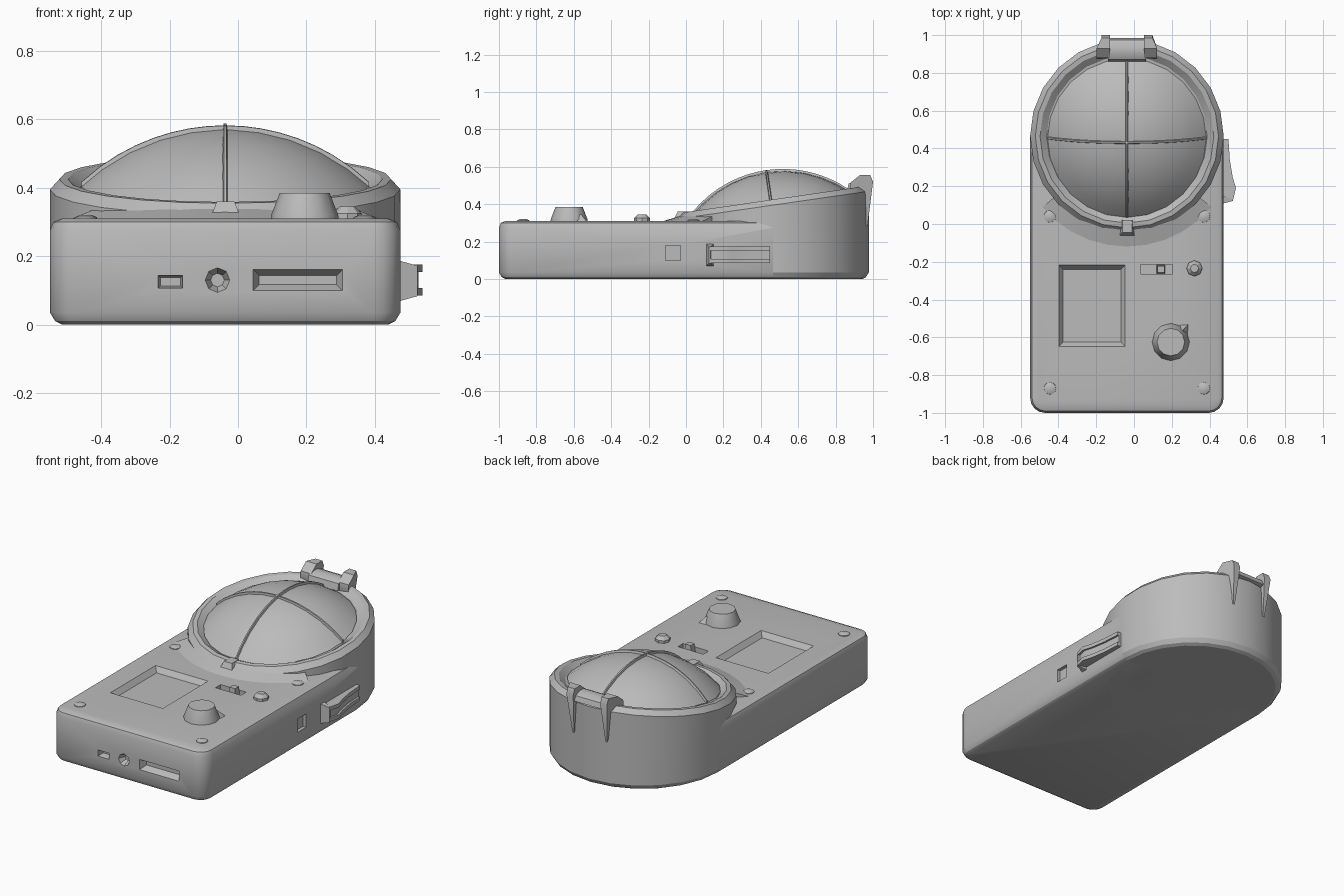
import bpy, bmesh, math

if "Cube" in bpy.data.objects:
    bpy.data.objects.remove(bpy.data.objects["Cube"], do_unlink=True)

grey = bpy.data.materials.new("plain grey")
grey.use_nodes = True
grey.diffuse_color = (0.5, 0.5, 0.5, 1)
grey.node_tree.nodes["Principled BSDF"].inputs["Base Color"].default_value = (0.5, 0.5, 0.5, 1)

CX, CY, R = -0.0375, 0.465, 0.5125   # drum centre and radius
SLOPE = 0.145                        # tilt of the drum top
TOP = 0.31                           # deck height


def loft(name, *tubes, angle=32):
    """Closed skins over lists of matching rings, all in one object."""
    bm = bmesh.new()
    for rings in tubes:
        loops = [[bm.verts.new(p) for p in ring] for ring in rings]
        n = len(loops[0])
        for a, b in zip(loops, loops[1:]):
            for i in range(n):
                j = (i + 1) % n
                bm.faces.new((a[i], a[j], b[j], b[i]))
        bm.faces.new(loops[0][::-1])
        bm.faces.new(loops[-1])
    bmesh.ops.recalc_face_normals(bm, faces=bm.faces)
    mesh = bpy.data.meshes.new(name)
    bm.to_mesh(mesh)
    bm.free()
    mesh.materials.append(grey)
    ob = bpy.data.objects.new(name, mesh)
    bpy.context.collection.objects.link(ob)
    smooth(ob, angle)
    return ob


def smooth(ob, angle):
    bpy.ops.object.select_all(action='DESELECT')
    ob.select_set(True)
    bpy.context.view_layer.objects.active = ob
    bpy.ops.object.shade_smooth_by_angle(angle=math.radians(angle))


def place(axis, pos, pts):
    """Lift 2D points to 3D on the plane axis = pos."""
    return [(*p[:axis], pos, *p[axis:]) for p in pts]


def rect(u0, u1, v0, v1, inset=0):
    u0, u1, v0, v1 = u0 + inset, u1 - inset, v0 + inset, v1 - inset
    return [(u0, v0), (u1, v0), (u1, v1), (u0, v1)]


def disc(u, v, r, n):
    return [(u + r * math.cos(math.tau * i / n), v + r * math.sin(math.tau * i / n)) for i in range(n)]


def taper(axis, a, b, box, inset):
    """Rectangular block narrowing from plane a to plane b."""
    return [place(axis, a, rect(*box)), place(axis, b, rect(*box, inset))]


def tilted(r, z, cy=CY, n=24, slope=SLOPE, lift=0):
    """Ring on the sloping drum plane, lifted along its normal."""
    return [(x, y - slope * lift, z + lift + slope * (y - cy)) for x, y in disc(CX, cy, r, n)]


# Case: slab with rounded front corners and softened edges
def outline(inset):
    w, c = R - inset, 0.08
    pts = [(CX + w, CY), (CX - w, CY)]
    for side, start in ((-1, 180), (1, 270)):
        for k in range(5):
            t = math.radians(start + 22.5 * k)
            pts.append((CX + side * (R - c) + (c - inset) * math.cos(t),
                        -1 + c + (c - inset) * math.sin(t)))
    return pts


case = loft("case", [place(2, z, outline(i)) for z, i in
                     ((0, .035), (.01, .015), (.035, 0), (.275, 0), (.3, .01), (TOP, .035))])

# Recesses: screen, switch slot, front sockets and side port
cutter = loft(
    "recess_cutter",
    taper(2, TOP + .01, TOP - .03, (-.405, -.04, -.655, -.21), .03),
    taper(2, TOP + .01, TOP - .03, (.035, .205, -.265, -.215), 0),
    taper(1, -1.01, -.96, (.04, .31, .095, .165), .022),
    taper(1, -1.01, -.96, (-.235, -.16, .105, .145), .008),
    [place(1, -1.01, disc(-.06, .13, .04, 8)), place(1, -.96, disc(-.06, .13, .02, 8))],
    taper(0, .49, .455, (-.11, -.03, .1, .18), 0))
cutter.hide_render = True
cut = case.modifiers.new("recesses", 'BOOLEAN')
cut.operation, cut.solver, cut.object = 'DIFFERENCE', 'EXACT', cutter
bpy.context.view_layer.objects.active = case
bpy.ops.object.modifier_apply(modifier="recesses")
bpy.data.objects.remove(cutter, do_unlink=True)
smooth(case, 32)

# Drum with a sloping bevelled rim
loft("drum",
     [tilted(r, z, slope=0) for r, z in ((R - .035, 0), (R - .015, .01), (R, .035))]
     + [tilted(r, z) for r, z in ((R, .395), (.485, .425), (.46, .425), (.425, .4))], angle=25)

# Fillet where the drum meets the deck
arc = [math.radians(220 + 10 * k) for k in range(11)]
loft("drum_fillet", [[(CX + r * math.cos(t), CY + r * math.sin(t), z)
                      for r, z in ((.6, TOP - .005), (.49, TOP - .005), (.49, TOP + .03))] for t in arc])

# Domed lens and its two crossing ribs
A, H, DY, DZ = .42, .165, .455, .405
BALL = (A * A + H * H) / (2 * H)


def cap(r):
    return math.sqrt(BALL * BALL - r * r) - BALL + H


loft("dome", [tilted(r, DZ, DY, lift=cap(r)) for r in (A, .36, .28, .19, .1, .02)], angle=40)


def rib(along_x):
    rings = []
    for k in range(-8, 9):
        d = A * k / 8
        ring = []
        for w, h in ((-.009, -.01), (.009, -.01), (.004, .012), (-.004, .012)):
            x, y = (d, w) if along_x else (w, d)
            lift = cap(abs(d)) + h
            ring.append((CX + x, DY + y - SLOPE * lift, DZ + lift + SLOPE * y))
        rings.append(ring)
    return rings


loft("dome_ribs", rib(True), rib(False))

# Front latch
loft("latch", [place(2, TOP - .01, rect(-.085, .012, -.075, .02)),
               place(2, .36, rect(-.062, -.01, -.045, .02))])

# Rear hinge: barrel plate between two tapering ears
plate = [(.86, .47), (.87, .51), (.9, .525), (.94, .525), (.975, .51), (.985, .48), (.96, .47)]
loft("hinge_plate", [place(0, CX + s * .1, plate) for s in (-1, 1)])
ear = [(.875, .48), (.88, .515), (.93, .555), (.985, .555), (1, .52), (.97, .28), (.95, .3)]


def ear_ring(side, inner):
    ring = []
    for y, z in ear:
        if z < .35:
            off = .105 if inner else .115
        else:
            off = .09 if inner else (.135 if y > .95 else .16)
        ring.append((CX + side * off, y, z))
    return ring


for side, label in ((-1, "right"), (1, "left")):
    loft(label + "_hinge_ear", [ear_ring(side, True), ear_ring(side, False)])

# Knob with its corner pointer
KX, KY = .195, -.625
loft("knob", [place(2, z, disc(KX, KY, r, 12)) for z, r in ((TOP - .01, .1), (TOP + .01, .098), (.385, .073))])
loft("knob_pointer", [place(2, TOP - .01, [(.295, -.525), (.235, -.53), (.29, -.585)]),
                      place(2, .345, [(.26, -.56), (.245, -.56), (.26, -.575)])])

# Indicator lamp, slide switch and four screws
loft("lamp", [place(2, z, disc(.32, -.235, r, 8)) for z, r in ((TOP - .01, .042), (.325, .042), (.345, .022))])
loft("switch_button", taper(2, TOP - .035, TOP + .025, (.12, .165, -.262, -.218), .004))
for x in (-.445, .37):
    for y in (-.87, .04):
        loft("screw", [place(2, z, disc(x, y, r, 12)) for z, r in ((TOP - .01, .034), (TOP + .004, .032), (TOP + .011, .016))])

# Side lever: curved rails around a recessed core, with a flared front end
lever = [(.46, .45), (.5, .45), (.507, .34), (.522, .25), (.54, .19), (.525, .13), (.46, .13)]
core = [(x - .012, y) for x, y in lever]
loft("side_lever",
     [place(2, z, lever) for z in (.085, .107)],
     [place(2, z, lever) for z in (.153, .175)],
     [place(2, z, core) for z in (.1, .16)])
loft("lever_stop", taper(0, .46, .525, (.105, .15, .065, .19), .018))
